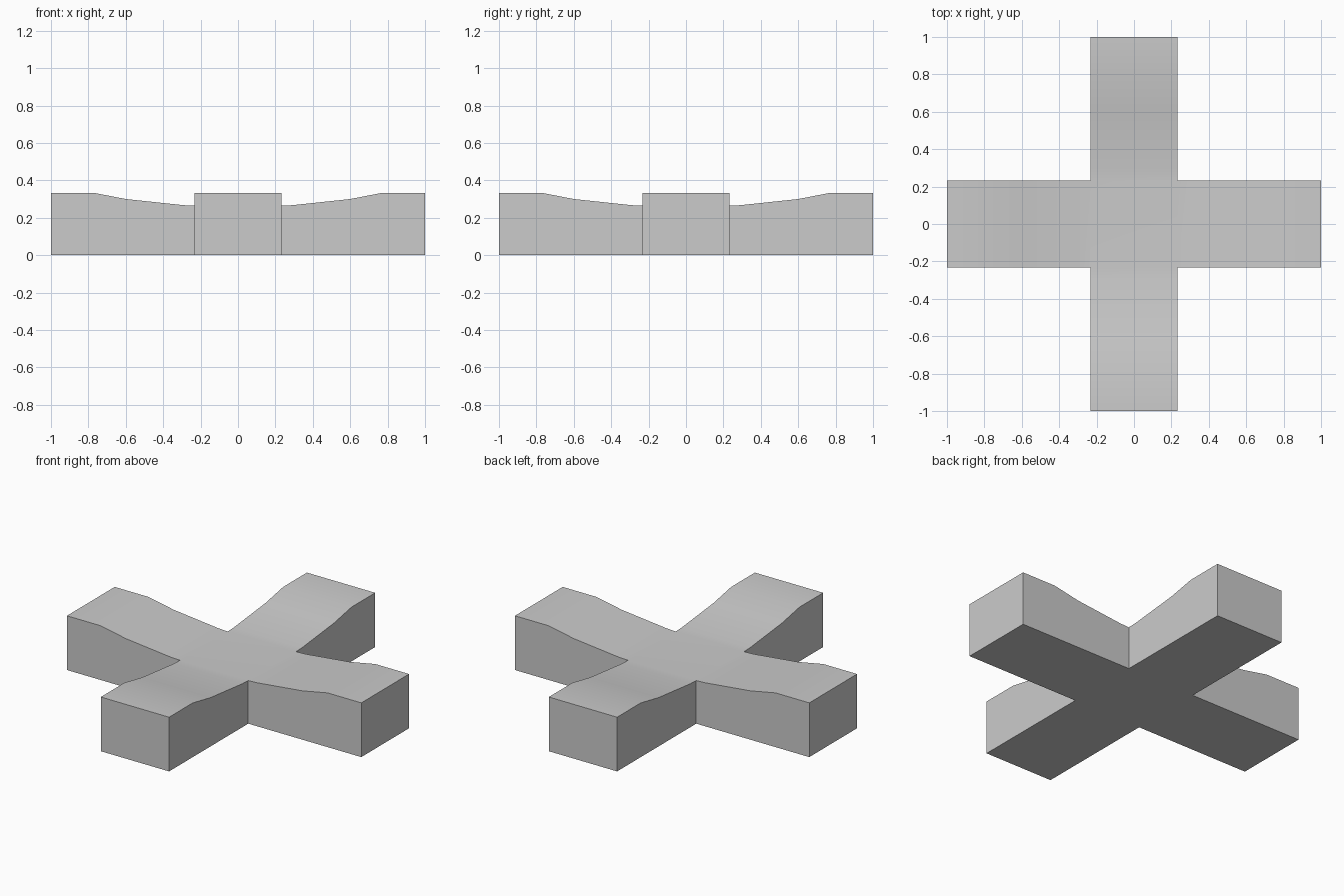
import bpy
import bmesh
import math

cube = bpy.data.objects.get("Cube")
if cube:
    bpy.data.objects.remove(cube, do_unlink=True)

HALF = 0.232
# Distance from the centre and height of the top surface
PROFILE = [(HALF, 0.265), (0.29, 0.267), (0.6, 0.3), (0.77, 0.333), (1.0, 0.333)]
heights = dict(PROFILE)
stops = [-d for d, h in reversed(PROFILE)] + [d for d, h in PROFILE]

grey = bpy.data.materials.new("light grey")
grey.use_nodes = True
colour = (0.6, 0.6, 0.6, 1.0)
grey.diffuse_color = colour
grey.node_tree.nodes["Principled BSDF"].inputs["Base Color"].default_value = colour

bm = bmesh.new()
corners = {}


def corner(x, y):
    if (x, y) not in corners:
        corners[x, y] = bm.verts.new((x, y, heights[max(abs(x), abs(y))]))
    return corners[x, y]


# Dished top: four arms and the shared centre square
for a, b in zip(stops, stops[1:]):
    bm.faces.new([corner(a, -HALF), corner(b, -HALF), corner(b, HALF), corner(a, HALF)])
    if abs(a + b) > HALF:
        bm.faces.new([corner(-HALF, a), corner(HALF, a), corner(HALF, b), corner(-HALF, b)])

# Flat underside and straight walls
top = list(bm.faces)
copy = bmesh.ops.duplicate(bm, geom=top + list(bm.edges) + list(bm.verts))["geom"]
base = [g for g in copy if isinstance(g, bmesh.types.BMFace)]
for g in copy:
    if isinstance(g, bmesh.types.BMVert):
        g.co.z = 0
bmesh.ops.reverse_faces(bm, faces=base)
rims = [e for e in bm.edges if e.is_boundary]
bmesh.ops.bridge_loops(bm, edges=rims)
bmesh.ops.recalc_face_normals(bm, faces=bm.faces)

mesh = bpy.data.meshes.new("cross_block")
bm.to_mesh(mesh)
bm.free()
mesh.materials.append(grey)
block = bpy.data.objects.new("cross_block", mesh)
bpy.context.collection.objects.link(block)

# Smooth top with crisp outer edges
bpy.ops.object.select_all(action="DESELECT")
block.select_set(True)
bpy.context.view_layer.objects.active = block
bpy.ops.object.shade_smooth_by_angle(angle=math.radians(30))
